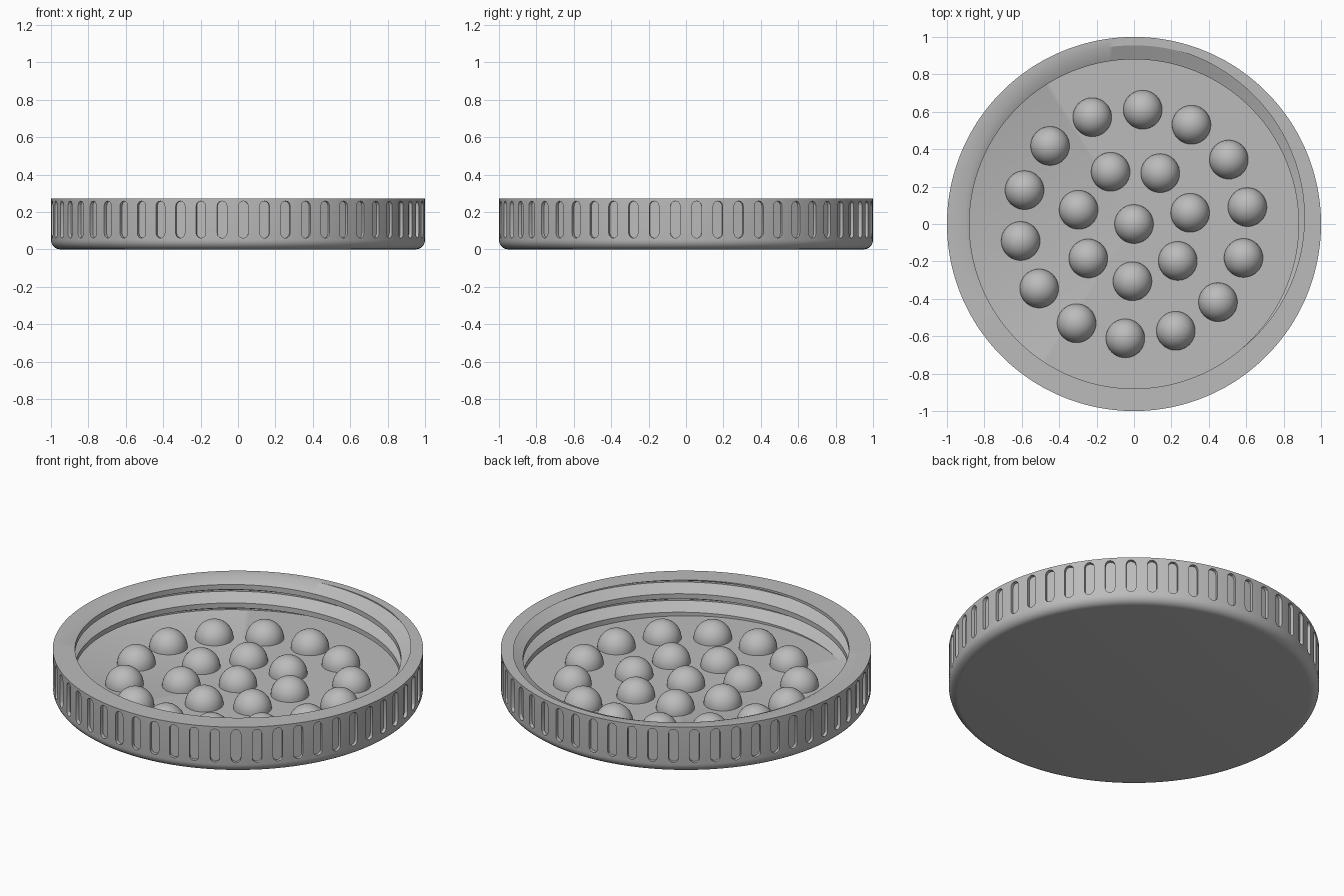
import bpy, bmesh, math
from mathutils import Matrix, Vector

if "Cube" in bpy.data.objects:
    bpy.data.objects.remove(bpy.data.objects["Cube"], do_unlink=True)

TOP, FLOOR = 0.273, 0.06          # rim height and inner floor height
BORE, ROOT = 0.88, 0.955          # inner wall and thread groove radii
PITCH, START = 0.11, 0.098        # thread rise per turn and its offset
SLOTS = 55
SEGMENTS = SLOTS * 4
THREAD = [(0, BORE), (0.035, ROOT), (0.043, ROOT), (0.08, BORE), (PITCH, BORE)]

grey = bpy.data.materials.new("plain_grey")
grey.use_nodes = True
grey.diffuse_color = (0.5, 0.5, 0.5, 1)
grey.node_tree.nodes["Principled BSDF"].inputs["Base Color"].default_value = (0.5, 0.5, 0.5, 1)


def make_object(name, bm):
    bmesh.ops.recalc_face_normals(bm, faces=bm.faces)
    mesh = bpy.data.meshes.new(name)
    bm.to_mesh(mesh)
    bm.free()
    mesh.materials.append(grey)
    obj = bpy.data.objects.new(name, mesh)
    bpy.context.collection.objects.link(obj)
    return obj


def activate(obj):
    bpy.ops.object.select_all(action='DESELECT')
    obj.select_set(True)
    bpy.context.view_layer.objects.active = obj


def thread_radius(z, turn):
    """Inner wall radius where the helical groove passes."""
    phase = (z - START - PITCH * turn) % PITCH
    for (a, ra), (b, rb) in zip(THREAD, THREAD[1:]):
        if phase <= b:
            return ra + (rb - ra) * (phase - a) / (b - a)
    return BORE


def lid_section(turn):
    """Closed half section: underside, rounded corner, side, rim, thread, floor."""
    points = [(0, 0)]
    for i in range(7):
        a = math.radians(15 * i)
        points.append((0.95 + 0.05 * math.sin(a), 0.05 - 0.05 * math.cos(a)))
    points.append((1, TOP))
    heights = [START + PITCH * (k + turn) + b for k in range(-2, 3) for b, _ in THREAD[:-1]]
    for z in [TOP] + sorted(heights, reverse=True) + [FLOOR]:
        z = min(max(z, FLOOR), TOP)
        points.append((thread_radius(z, turn), z))
    points.append((0, FLOOR))
    return points


# Lid body with its internal screw thread
bm = bmesh.new()
columns = []
for s in range(SEGMENTS + 1):
    turn = s / SEGMENTS
    c, n = math.cos(math.tau * turn), math.sin(math.tau * turn)
    columns.append([bm.verts.new((r * c, r * n, z)) for r, z in lid_section(turn)])
for left, right in zip(columns, columns[1:]):
    for i in range(len(left) - 1):
        bm.faces.new((left[i], right[i], right[i + 1], left[i + 1]))
bmesh.ops.remove_doubles(bm, verts=bm.verts, dist=0.0001)
lid = make_object("lid_body", bm)

# Rounded grip slots, cut around the side
bm = bmesh.new()
half, low, high = 0.026, 0.086, 0.232
outline = []
for i in range(7):
    a = math.pi * i / 6
    outline.append((half * math.cos(a), high + half * math.sin(a)))
for i in range(7):
    a = math.pi * (1 + i / 6)
    outline.append((half * math.cos(a), low + half * math.sin(a)))
for s in range(SLOTS):
    spin = Matrix.Rotation(math.tau * (s + 0.5) / SLOTS, 3, 'Z')
    inner, outer = [[bm.verts.new(spin @ Vector((r, t, z))) for t, z in outline]
                    for r in (0.981, 1.04)]
    bm.faces.new(inner[::-1])
    bm.faces.new(outer)
    for i in range(len(outline)):
        j = (i + 1) % len(outline)
        bm.faces.new((inner[i], inner[j], outer[j], outer[i]))
cutter = make_object("grip_slot_cutter", bm)
cutter.hide_render = True
cut = lid.modifiers.new("grip_slots", 'BOOLEAN')
cut.operation = 'DIFFERENCE'
cut.solver = 'EXACT'
cut.object = cutter
activate(lid)
bpy.ops.object.modifier_apply(modifier=cut.name)
bpy.data.objects.remove(cutter, do_unlink=True)
bpy.ops.object.shade_smooth_by_angle(angle=math.radians(30))

# Domes on the floor: one in the middle and two rings
spots = [(0, 0)]
for count, radius, first in ((7, 0.306, 11.3), (14, 0.613, 8.5)):
    for i in range(count):
        a = math.radians(first) + math.tau * i / count
        spots.append((radius * math.cos(a), radius * math.sin(a)))
bm = bmesh.new()
for x, y in spots:
    bmesh.ops.create_uvsphere(bm, u_segments=40, v_segments=24, radius=0.104,
                              matrix=Matrix.Translation((x, y, FLOOR)))
below = [v for v in bm.verts if v.co.z < FLOOR - 0.001]
bmesh.ops.delete(bm, geom=below, context='VERTS')
domes = make_object("floor_domes", bm)
activate(domes)
bpy.ops.object.shade_smooth_by_angle(angle=math.radians(30))
